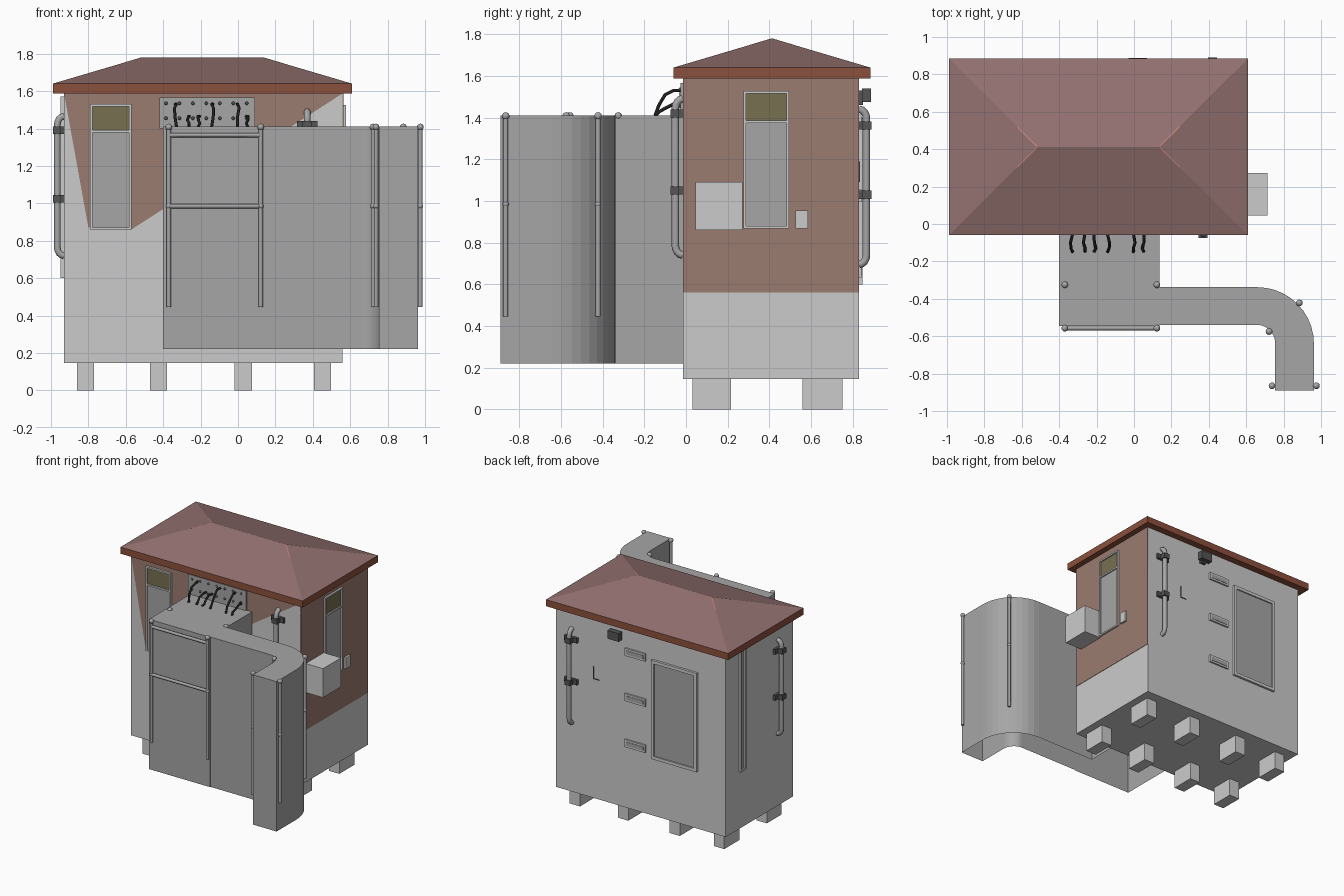
import bpy, bmesh, math
from mathutils import Vector

if "Cube" in bpy.data.objects:
    bpy.data.objects.remove(bpy.data.objects["Cube"])


def mat(name, r, g, b):
    m = bpy.data.materials.new(name)
    m.diffuse_color = (r, g, b, 1)
    m.use_nodes = True
    m.node_tree.nodes["Principled BSDF"].inputs["Base Color"].default_value = m.diffuse_color
    return m


WALL = mat("brown_wall", .33, .20, .16)
ROOF = mat("roof_red", .29, .165, .16)
FASCIA = mat("fascia_brown", .26, .08, .045)
RIDGE = mat("ridge_red", .58, .23, .20)
STEEL = mat("steel", .38, .38, .38)
DARK = mat("dark_metal", .09, .09, .09)
BLACK = mat("black_rubber", .015, .015, .015)
OLIVE = mat("olive_glass", .18, .16, .08)


def mesh(name, verts, faces, m=None):
    me = bpy.data.meshes.new(name)
    me.from_pydata(verts, [], faces)
    ob = bpy.data.objects.new(name, me)
    bpy.context.collection.objects.link(ob)
    if m:
        me.materials.append(m)
    return ob


def box(name, x0, x1, y0, y1, z0, z1, m=None):
    v = [(x, y, z) for z in (z0, z1) for x, y in ((x0, y0), (x1, y0), (x1, y1), (x0, y1))]
    f = [(3, 2, 1, 0), (4, 5, 6, 7)] + [(i, (i + 1) % 4, (i + 1) % 4 + 4, i + 4) for i in range(4)]
    return mesh(name, v, f, m)


def tube(name, pts, r, m=STEEL, sides=2):
    cu = bpy.data.curves.new(name, 'CURVE')
    cu.dimensions = '3D'
    cu.bevel_depth, cu.bevel_resolution, cu.use_fill_caps = r, sides, True
    sp = cu.splines.new('POLY')
    sp.points.add(len(pts) - 1)
    for p, c in zip(sp.points, pts):
        p.co = (*c, 1)
    ob = bpy.data.objects.new(name, cu)
    bpy.context.collection.objects.link(ob)
    cu.materials.append(m)
    bpy.ops.object.select_all(action='DESELECT')
    bpy.context.view_layer.objects.active = ob
    ob.select_set(True)
    bpy.ops.object.convert(target='MESH')
    bpy.ops.object.shade_smooth_by_angle(angle=math.radians(50))
    return ob


def ball(name, p, r, m=STEEL):
    bpy.ops.mesh.primitive_uv_sphere_add(segments=12, ring_count=8, radius=r, location=p)
    ob = bpy.context.object
    ob.name = name
    ob.data.materials.append(m)
    bpy.ops.object.shade_smooth()


# Hut body on eight feet
box("body", -.93, .56, -.015, .83, .145, 1.59)
for x in (-.815, -.425, .028, .452):
    for y0, y1 in ((.03, .215), (.56, .75)):
        box("foot", x - .046, x + .046, y0, y1, 0, .145)

# Brown facing on the front and right walls
mesh("front_facing", [(-.93, -.017, 1.588), (-.80, -.017, .87), (-.57, -.017, .86), (.56, -.017, 1.588)],
     [(0, 1, 2, 3)], WALL)
box("side_facing", .555, .563, -.015, .83, .56, 1.588, WALL)

# Hipped roof with fascia and ridge caps
X0, X1, Y0, Y1 = -.99, .61, -.06, .885
box("fascia", X0, X1, Y0, Y1, 1.587, 1.64, FASCIA)
A, B = Vector((-.515, .412, 1.78)), Vector((.135, .412, 1.78))
corners = [Vector((x, y, 1.64)) for x, y in ((X0, Y0), (X1, Y0), (X1, Y1), (X0, Y1))]
mesh("roof", corners + [A, B], [(0, 1, 5, 4), (1, 2, 5), (2, 3, 4, 5), (3, 0, 4)], ROOF)
drop = Vector((0, 0, -.029))
tube("ridge_cap", [A + drop, B + drop], .029, RIDGE)
for c, e in zip(corners, (A, B, B, A)):
    tube("hip_cap", [e + drop, e.lerp(c, .22) + drop], .029, RIDGE)


# Window on any wall: (u along the wall, d outward), placed by a mapping function
def wall_box(name, place, u0, u1, d0, d1, z0, z1, m=None):
    a, b = place(u0, d0), place(u1, d1)
    xs, ys = sorted((a[0], b[0])), sorted((a[1], b[1]))
    return box(name, *xs, *ys, z0, z1, m)


def front(u, d): return (u, -.015 - d)
def back(u, d): return (u, .83 + d)
def right(u, d): return (.56 + d, u)
def left(u, d): return (-.93 - d, u)


def window(name, place, u0, u1, z0, z1, split=None, t=.012):
    for a, b in ((u0, u0 + t), (u1 - t, u1)):
        wall_box(name + "_stile", place, a, b, 0, .018, z0, z1)
    rails = [z0, z1 - t] + ([split] if split else [])
    for z in rails:
        wall_box(name + "_rail", place, u0 + t, u1 - t, 0, .018, z, z + t)
    wall_box(name + "_pane", place, u0 + t, u1 - t, 0, .008, z0 + t, split or z1 - t, STEEL)
    if split:
        wall_box(name + "_top_pane", place, u0 + t, u1 - t, 0, .008, split + t, z1 - t, OLIVE)


window("front_window", front, -.79, -.57, .86, 1.53, 1.38)
window("side_window", right, .275, .495, .868, 1.527, 1.375)
window("back_window", back, -.685, -.285, .60, 1.385, t=.025)
window("left_strip", left, .595, .665, .60, 1.57, t=.015)

# Boxes on the right wall
box("side_cabinet", .56, .715, .045, .272, .86, 1.09)
box("side_switch", .56, .58, .525, .585, .868, .955)

# Back wall: lamp, brackets, thin wire
box("lamp_arm", .0, .045, .83, .85, 1.46, 1.53, DARK)
box("lamp_head", -.03, .07, .845, .887, 1.475, 1.54, DARK)
for z in (1.385, 1.025, .66):
    box("bracket", -.23, -.05, .83, .843, z - .03, z + .03)
    box("bracket_slot", -.215, -.065, .84, .846, z - .015, z + .015, STEEL)
box("wire_drop", .228, .234, .83, .835, 1.09, 1.19, DARK)
box("wire_run", .18, .234, .83, .835, 1.09, 1.096, DARK)


# Bent vertical pipes with two clamps each
def wall_pipe(place, u, z0, z1, clamps):
    d, r = .036, .045
    arc = [(d * math.sin(t), r * (1 - math.cos(t))) for t in (0, .4, .8, 1.2, math.pi / 2)]
    prof = [(a, z1 - b) for a, b in arc] + [(a, z0 + b) for a, b in reversed(arc)]
    tube("wall_pipe", [(*place(u, a), z) for a, z in prof], .018)
    for z in clamps:
        wall_box("pipe_clamp", place, u - .055, u + .055, 0, .02, z - .02, z + .02, DARK)
        wall_box("pipe_band", place, u - .024, u + .024, 0, .06, z - .02, z + .02, DARK)


wall_pipe(front, .37, .74, 1.49, (1.42, 1.05))
wall_pipe(back, .42, .695, 1.44, (1.362, 1.03))
wall_pipe(left, .18, .72, 1.465, (1.39, 1.025))

# Open-bottomed duct: box with an arm that turns to the front
cx, cy = .66, -.64
steps = [math.pi / 2 * i / 10 for i in range(11)]
inner = [(cx + .095 * math.sin(t), cy + .1 * math.cos(t)) for t in steps]
outer = [(cx + .302 * math.sin(t), cy + .302 * math.cos(t)) for t in steps]
outline = [(-.40, -.015), (-.40, -.545), (.135, -.545), (.135, -.54)] + inner + \
          [(.755, -.89), (.962, -.89)] + outer[::-1] + [(.135, -.338), (.135, -.015)]
n = len(outline)
mesh("duct", [(x, y, z) for z in (.22, 1.41) for x, y in outline],
     [(i, (i + 1) % n, (i + 1) % n + n, i + n) for i in range(n)] + [tuple(range(n, 2 * n))], STEEL)

# Posts, rails and rounded caps around the duct
posts = [(-.37, -.557), (.122, -.557), (.722, -.575), (.738, -.865), (.975, -.865), (.884, -.422)]
for x, y in posts:
    tube("post", [(x, y, .445), (x, y, 1.41)], .012)
    ball("post_cap", (x, y, 1.408), .018)
    ball("post_joint", (x, y, .985), .015)
for x in (-.37, .122):
    ball("inner_cap", (x, -.325, 1.408), .018)
for z in (1.365, .985):
    tube("rail", [(-.37, -.557, z), (.122, -.557, z)], .012)

# Cable plate with bolts and drooping cables
box("cable_plate", -.42, .09, -.027, -.015, 1.40, 1.565, STEEL)
for i in range(7):
    for z in (1.455, 1.535):
        ball("bolt", (-.385 + i * .072, -.027, z), .009, DARK)
for i, x in enumerate((-.335, -.265, -.21, -.135, .0, .05)):
    h = 1.53 if i in (0, 3, 4) else 1.465
    p = [(-.02, h), (-.06, h), (-.10, h - .02), (-.13, (h + 1.41) / 2 - .01), (-.148, 1.41)]
    tube("cable", [(x + .006 * math.sin(k * 2 + i), y, z) for k, (y, z) in enumerate(p)], .008, BLACK)
